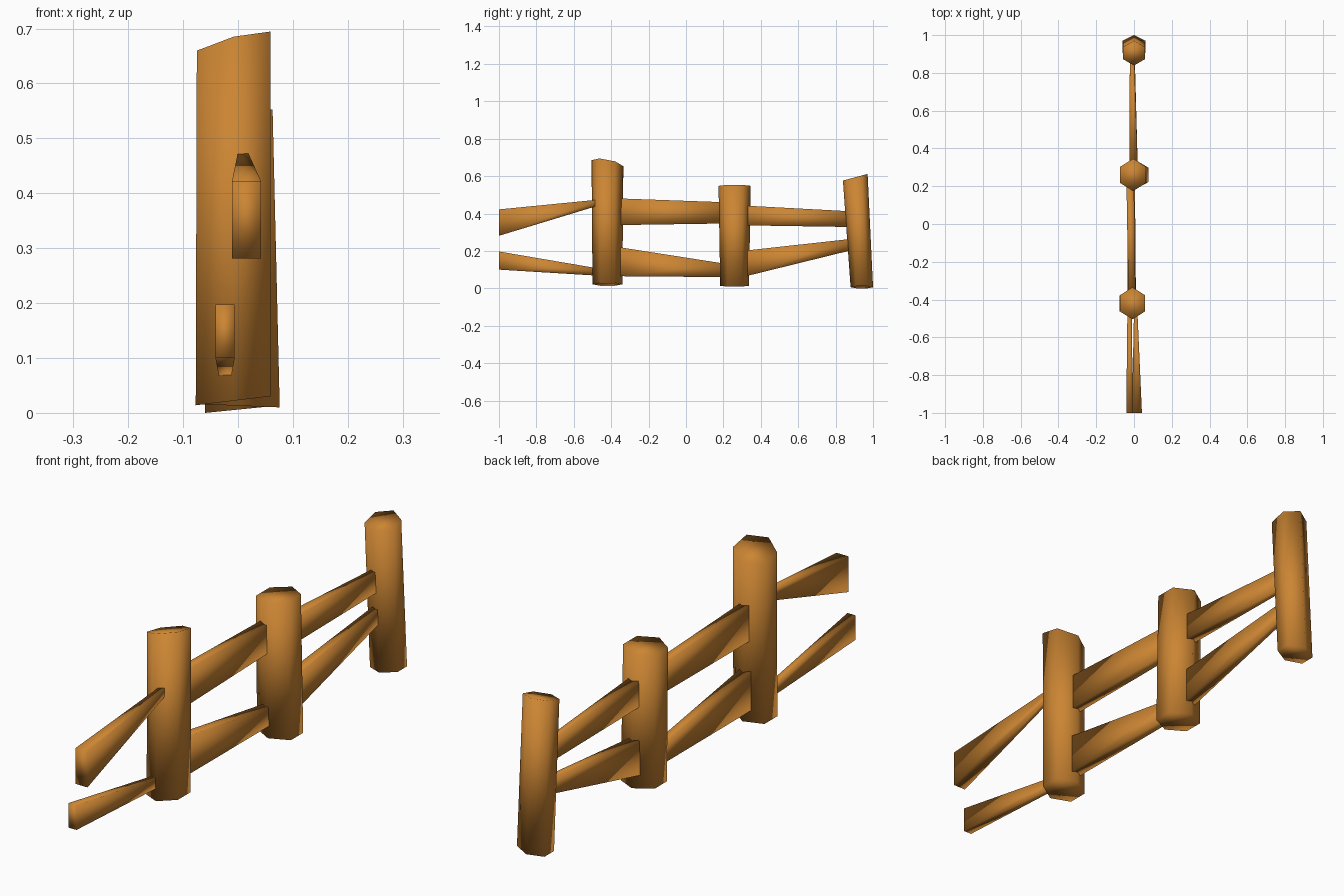
import bpy, math

if "Cube" in bpy.data.objects:
    bpy.data.objects.remove(bpy.data.objects["Cube"])

wood = bpy.data.materials.new("warm orange wood")
wood.diffuse_color = (0.60, 0.235, 0.033, 1.0)
wood.use_nodes = True
wood.node_tree.nodes["Principled BSDF"].inputs["Base Color"].default_value = wood.diffuse_color


def make(name, verts, faces):
    mesh = bpy.data.meshes.new(name)
    mesh.from_pydata(verts, [], faces)
    mesh.materials.append(wood)
    mesh.polygons.foreach_set("use_smooth", [True] * len(mesh.polygons))
    obj = bpy.data.objects.new(name, mesh)
    bpy.context.collection.objects.link(obj)
    return obj


def post(name, bottom, top):
    """Six-sided post. Each end: x, y, z, x radius, y radius, slope in x, slope in y."""
    verts = []
    for x, y, z, rx, ry, sx, sy in (bottom, top):
        for k in range(6):
            a = math.radians(90 + 60 * k)
            dx = rx * math.cos(a) / math.cos(math.radians(30))
            dy = ry * math.sin(a)
            verts.append((x + dx, y + dy, z + sx * dx + sy * dy))
    faces = [(k, (k + 1) % 6, (k + 1) % 6 + 6, k + 6) for k in range(6)]
    faces += [tuple(range(5, -1, -1)), tuple(range(6, 12))]
    make(name, verts, faces)


def rail(name, start, end):
    """Tapered four-sided rail. Each end: y, x min, x max, z min, z max."""
    verts = []
    for y, x0, x1, z0, z1 in (start, end):
        verts += [(x0, y, z0), (x1, y, z0), (x1, y, z1), (x0, y, z1)]
    faces = [(k, (k + 1) % 4, (k + 1) % 4 + 4, k + 4) for k in range(4)]
    faces += [(3, 2, 1, 0), (4, 5, 6, 7)]
    make(name, verts, faces)


# Posts with slanted sawn ends
post("front_post", (-0.009, -0.42, 0.022, 0.068, 0.08, 0.12, 0.0),
     (-0.008, -0.42, 0.669, 0.067, 0.085, 0.26, -0.19))
post("middle_post", (0.002, 0.26, 0.013, 0.074, 0.077, -0.04, 0.0),
     (-0.005, 0.26, 0.548, 0.068, 0.086, 0.07, 0.0))
post("back_post", (0.0, 0.94, 0.006, 0.06, 0.06, 0.1, 0.0),
     (0.0, 0.905, 0.594, 0.057, 0.066, 0.0, 0.27))

# Upper rails
rail("upper_rail_front", (-1.0, -0.011, 0.042, 0.281, 0.422),
     (-0.46, 0.0, 0.018, 0.445, 0.475))
rail("upper_rail_middle", (-0.37, -0.03, 0.008, 0.338, 0.481),
     (0.22, -0.04, 0.0, 0.347, 0.46))
rail("upper_rail_back", (0.30, -0.025, 0.02, 0.337, 0.443),
     (0.88, -0.022, 0.002, 0.328, 0.412))

# Lower rails
rail("lower_rail_front", (-1.0, -0.041, -0.006, 0.10, 0.197),
     (-0.46, -0.035, -0.012, 0.067, 0.105))
rail("lower_rail_middle", (-0.37, -0.035, 0.01, 0.065, 0.222),
     (0.22, -0.03, 0.005, 0.06, 0.13))
rail("lower_rail_back", (0.30, -0.025, 0.02, 0.06, 0.20),
     (0.89, -0.022, 0.004, 0.205, 0.265))
